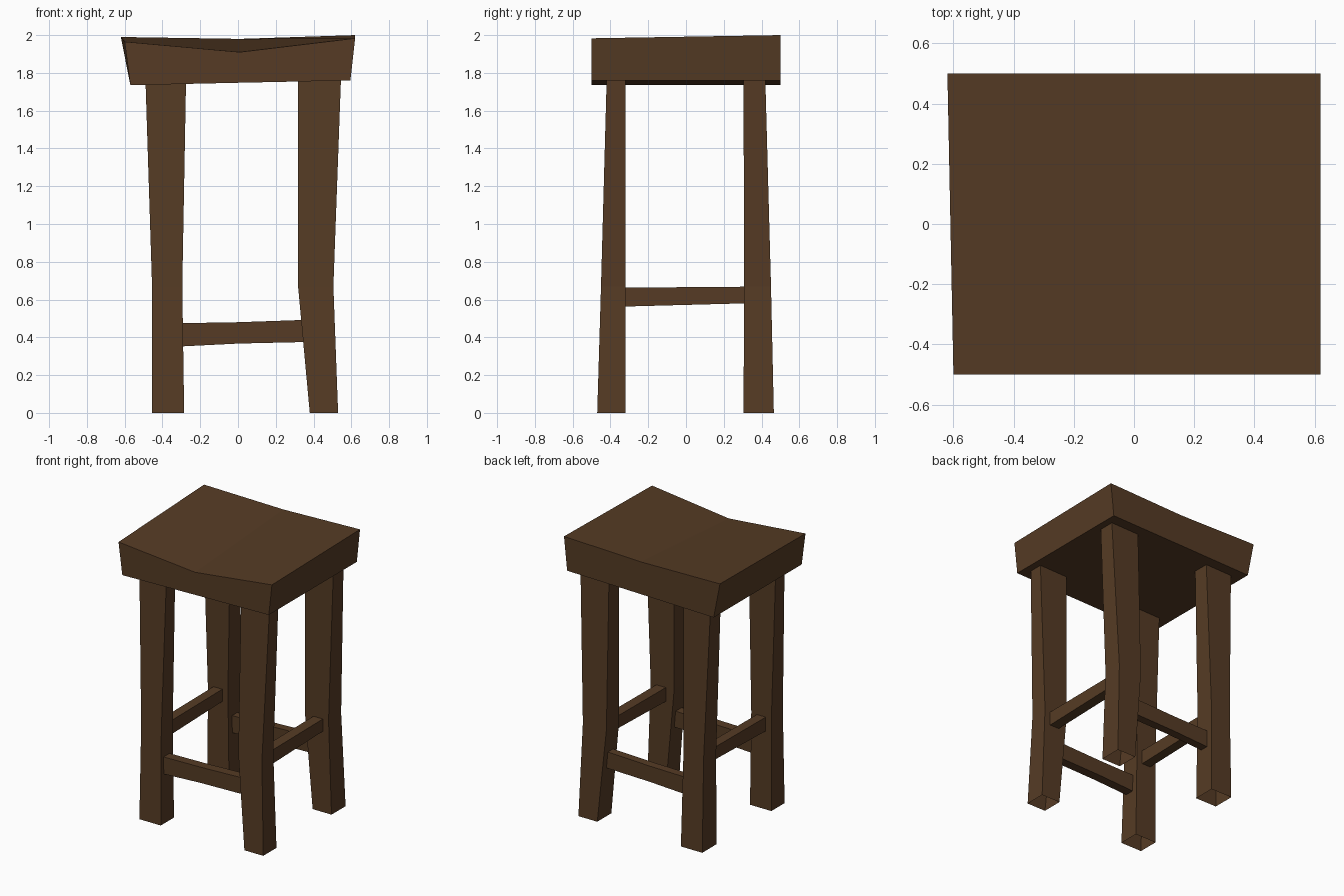
import bpy
import bmesh

cube = bpy.data.objects.get("Cube")
if cube:
    bpy.data.objects.remove(cube, do_unlink=True)

wood = bpy.data.materials.new("dark brown wood")
wood.use_nodes = True
colour = (0.092, 0.044, 0.018, 1)
wood.diffuse_color = colour
bsdf = wood.node_tree.nodes["Principled BSDF"]
bsdf.inputs["Base Color"].default_value = colour
bsdf.inputs["Roughness"].default_value = 0.8


def loft(name, rings, capped=True):
    """Join matching rings of points into a flat-shaded solid or tube."""
    bm = bmesh.new()
    loops = [[bm.verts.new(p) for p in ring] for ring in rings]
    for a, b in zip(loops, loops[1:]):
        for i in range(len(a)):
            j = (i + 1) % len(a)
            bm.faces.new((a[i], a[j], b[j], b[i]))
    if capped:
        bm.faces.new(loops[0][::-1])
        bm.faces.new(loops[-1])
    bmesh.ops.recalc_face_normals(bm, faces=bm.faces)
    mesh = bpy.data.meshes.new(name)
    bm.to_mesh(mesh)
    bm.free()
    mesh.materials.append(wood)
    obj = bpy.data.objects.new(name, mesh)
    bpy.context.collection.objects.link(obj)
    return obj


def rect(x0, x1, y0, y1, z):
    return [(x0, y0, z), (x1, y0, z), (x1, y1, z), (x0, y1, z)]


# Seat: sagging top lofted across its width, sloping underside
def seat_ring(front, back, low_x, low_z):
    return [(low_x, -0.5, low_z), (low_x, 0.5, low_z),
            (back[0], 0.5, back[1]), (front[0], -0.5, front[1])]


loft("seat", [
    seat_ring((-0.60, 1.965), (-0.62, 1.99), -0.57, 1.735),
    seat_ring((0.01, 1.91), (0.01, 1.98), 0.01, 1.748),
    seat_ring((0.62, 1.983), (0.62, 2.0), 0.595, 1.76),
])

# Legs: hollow open-ended tubes, kinked in width, tapering in depth
leg_heights = (0, 0.67, 1.765)
leg_widths = {
    "right": ((-0.455, -0.285), (-0.455, -0.295), (-0.49, -0.275)),
    "left": ((0.38, 0.53), (0.318, 0.505), (0.318, 0.545)),
}
leg_depths = {
    "front": ((-0.47, -0.32), (-0.45, -0.32), (-0.42, -0.32)),
    "back": ((0.305, 0.465), (0.307, 0.45), (0.305, 0.42)),
}
for side, widths in leg_widths.items():
    for end, depths in leg_depths.items():
        rings = [rect(*w, *d, z) for w, d, z in zip(widths, depths, leg_heights)]
        loft(f"{end}_{side}_leg", rings, capped=False)

# Low rungs running across the front and back
for name, y0, y1 in (("front_rung", -0.428, -0.36), ("back_rung", 0.35, 0.41)):
    loft(name, [
        [(x, y0, low), (x, y1, low), (x, y1, top), (x, y0, top)]
        for x, low, top in ((-0.30, 0.352, 0.475), (0, 0.367, 0.48), (0.345, 0.375, 0.492))
    ])

# Higher rungs running along the sides
for name, x0, x1 in (("right_rung", -0.41, -0.34), ("left_rung", 0.385, 0.46)):
    loft(name, [
        [(x0, y, low), (x1, y, low), (x1, y, top), (x0, y, top)]
        for y, low, top in ((-0.325, 0.563, 0.663), (0.312, 0.58, 0.668))
    ])
